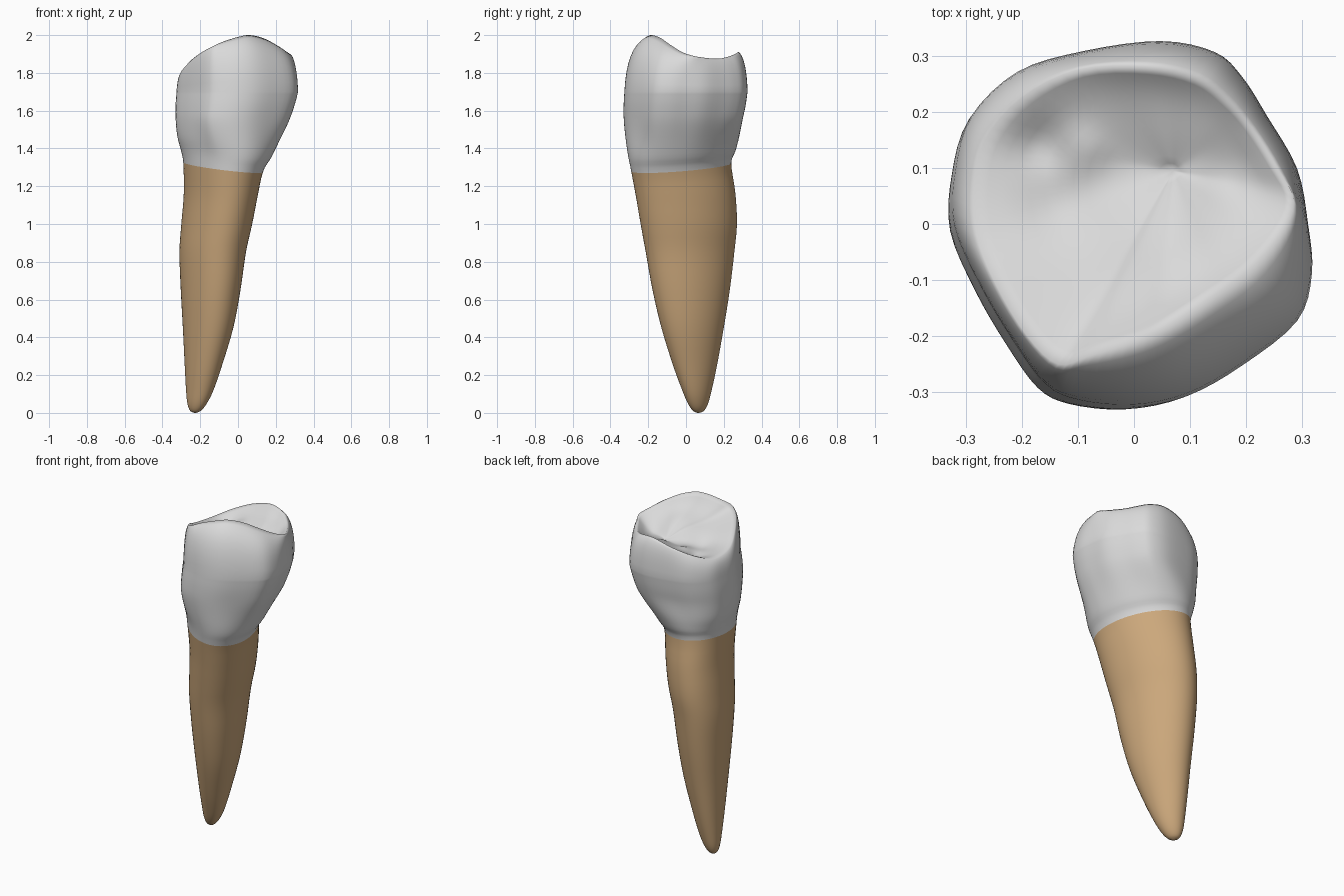
import bpy, bmesh, math
from mathutils import Vector

if "Cube" in bpy.data.objects:
    bpy.data.objects.remove(bpy.data.objects["Cube"])

SEG = 4          # subdivisions between outline points
NECK = 1.30

# Extents by height: z, x min, x max, y min, y max
STATIONS = [
    (0.0, -.232, -.222, .06, .07), (.012, -.254, -.196, .036, .096),
    (.05, -.268, -.165, .01, .117), (.12, -.275, -.13, -.02, .136),
    (.25, -.282, -.085, -.068, .164), (.45, -.292, -.025, -.13, .20),
    (.65, -.303, .013, -.177, .232), (.85, -.310, .042, -.213, .256),
    (1.0, -.300, .075, -.24, .270), (1.15, -.287, .102, -.264, .262),
    (NECK, -.290, .132, -.290, .240), (1.37, -.302, .175, -.305, .262),
    (1.45, -.320, .218, -.318, .282), (1.55, -.327, .270, -.329, .300),
    (1.63, -.327, .300, -.330, .316), (1.70, -.322, .318, -.326, .326)]

# Crown outline seen from above paired with the biting rim: x, y, rim x, rim y, rim z
RIM = [
    (.32, 0, .285, .04, 1.89), (.30, .10, .255, .10, 1.88), (.245, .195, .21, .17, 1.875),
    (.20, .265, .165, .22, 1.885), (.15, .31, .11, .26, 1.90), (.05, .33, .02, .28, 1.91),
    (-.09, .312, -.10, .275, 1.88), (-.21, .275, -.20, .225, 1.84), (-.295, .195, -.265, .15, 1.81),
    (-.325, .10, -.285, .07, 1.81), (-.328, 0, -.28, -.02, 1.83), (-.28, -.11, -.245, -.11, 1.87),
    (-.22, -.21, -.19, -.20, 1.91), (-.16, -.29, -.135, -.25, 1.94), (-.10, -.32, -.08, -.235, 1.965),
    (0, -.33, 0, -.21, 1.99), (.10, -.31, .06, -.18, 2.0), (.20, -.255, .13, -.135, 1.985),
    (.30, -.175, .20, -.085, 1.95), (.327, -.09, .26, -.02, 1.91)]


def catmull(a, b, c, d, t):
    return [.5 * (2*q + (r-p)*t + (2*p-5*q+4*r-s)*t*t + (3*q-p-3*r+s)*t**3)
            for p, q, r, s in zip(a, b, c, d)]


def smooth_path(pts, steps, closed):
    n, out = len(pts), []
    get = (lambda i: pts[i % n]) if closed else (lambda i: pts[max(0, min(n-1, i))])
    for i in range(n if closed else n - 1):
        out += [catmull(get(i-1), get(i), get(i+1), get(i+2), k/steps) for k in range(steps)]
    return out if closed else out + [pts[-1]]


def side_ring(st):
    """Skewed oval in the root, blending to the crown outline above the neck."""
    z, x0, x1, y0, y1 = st
    w = max(0, min(1, (z - NECK) / .28))
    w = w * w * (3 - 2*w) if w < .5 else 1 - (1-w)**2 * (1 + 2*w)
    ring = []
    for p in outline:
        u, v = p[0] / .328, p[1] / .33
        t = math.atan2(v, u)
        ex, ey = math.cos(t + .27), math.sin(t)
        u, v = ex + (u-ex)*w, ey + (v-ey)*w
        tilt = .03 * math.cos(t - math.radians(135)) * max(0, 1 - abs(z-NECK)/.3)
        ring.append(Vector(((x0+x1)/2 + u*(x1-x0)/2, (y0+y1)/2 + v*(y1-y0)/2, z + tilt)))
    return ring


def loft(name, rings, mat, bottom=None, top=None):
    bm = bmesh.new()
    vs = [[bm.verts.new(p) for p in r] for r in rings]
    n = len(vs[0])
    for a, b in zip(vs, vs[1:]):
        for i in range(n):
            bm.faces.new((a[i], a[(i+1) % n], b[(i+1) % n], b[i]))
    for tip, ring in ((bottom, vs[0]), (top, vs[-1])):
        if tip:
            c = bm.verts.new(tip)
            for i in range(n):
                bm.faces.new((ring[i], ring[(i+1) % n], c))
    bmesh.ops.recalc_face_normals(bm, faces=bm.faces[:])
    me = bpy.data.meshes.new(name)
    bm.to_mesh(me)
    bm.free()
    me.materials.append(mat)
    me.shade_smooth()
    ob = bpy.data.objects.new(name, me)
    bpy.context.collection.objects.link(ob)
    return ob


def material(name, col):
    m = bpy.data.materials.new(name)
    m.diffuse_color = (*col, 1)
    m.use_nodes = True
    m.node_tree.nodes["Principled BSDF"].inputs["Base Color"].default_value = m.diffuse_color
    return m


outline = smooth_path(RIM, SEG, True)
levels = smooth_path(STATIONS, 4, False)
enamel = material("enamel_white", (.70, .70, .70))
dentine = material("root_tan", (.60, .39, .20))

# Root: tapering oval up to the neck line
loft("root", [side_ring(s) for s in levels if s[0] <= NECK + 1e-6], dentine,
     bottom=(-.227, .065, 0))

# Crown walls
crown = [side_ring(s) for s in levels if s[0] >= NECK - 1e-6]
wall = crown[-1]
rim = [Vector(p[2:5]) for p in outline]

# Rounded shoulder from the wall up to the rim
for k in range(1, 9):
    t = k / 8
    ring = []
    for a, r in zip(wall, rim):
        c = a.lerp(r, .1)
        c.z = a.z + .82 * (r.z - a.z)
        ring.append(a*(1-t)**2 + c*(2*t*(1-t)) + r*t*t)
    crown.append(ring)

# Chewing surface: slopes into a central pit, with shallow side grooves
PIT = Vector((.07, .095, 1.81))
DIPS = [(-.17, .145, .022, .035), (-.13, .03, .018, .045), (.17, .09, .018, .04),
        (-.09, .13, -.016, .03), (.04, -.02, -.015, .06)]
for k in range(1, 14):
    f = 1 - k / 14
    ring = []
    for r in rim:
        p = PIT.lerp(r, f)
        p.z = PIT.z + (r.z - PIT.z) * (f - .12*math.sin(math.pi * f * f))
        for x, y, d, s in DIPS:
            p.z -= d * math.exp(-((p.x-x)**2 + (p.y-y)**2) / (2*s*s)) * min(1, (1-f)*4)
        ring.append(p)
    crown.append(ring)
loft("crown", crown, enamel, top=PIT + Vector((0, 0, -.003)))
